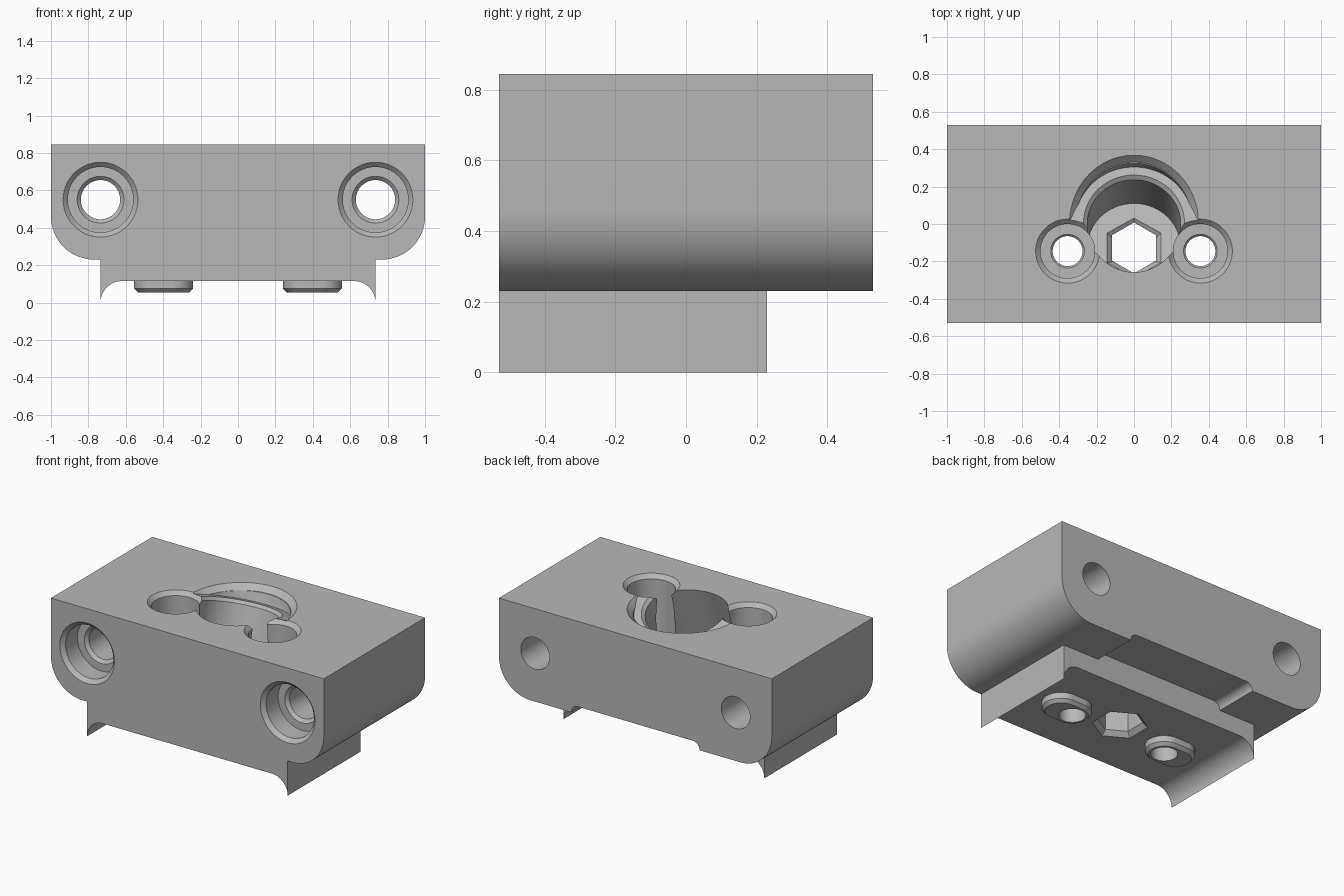
import bpy, bmesh, math
from mathutils import Matrix, Vector

if "Cube" in bpy.data.objects:
    bpy.data.objects.remove(bpy.data.objects["Cube"])

grey = bpy.data.materials.new("matte grey")
grey.use_nodes = True
colour = (0.48, 0.48, 0.48, 1)
grey.diffuse_color = colour
grey.node_tree.nodes["Principled BSDF"].inputs["Base Color"].default_value = colour

TOP, BASE, STEP = 0.845, 0.115, 0.23
FRONT, BACK, LEDGE = -0.53, 0.53, 0.23


def arc(cx, cz, r, start, end, n=16):
    angles = [math.radians(start + (end - start) * i / n) for i in range(n + 1)]
    return [(cx + r * math.cos(a), cz + r * math.sin(a)) for a in angles]


def mirrored(half):
    return half + [(-x, z) for x, z in reversed(half)]


def finish(name, bm):
    bmesh.ops.remove_doubles(bm, verts=bm.verts, dist=1e-5)
    bmesh.ops.recalc_face_normals(bm, faces=bm.faces)
    mesh = bpy.data.meshes.new(name)
    bm.to_mesh(mesh)
    bm.free()
    obj = bpy.data.objects.new(name, mesh)
    bpy.context.collection.objects.link(obj)
    mesh.materials.append(grey)
    return obj


def extrude(name, outline, y0, y1):
    """Solid from an x/z outline drawn along y."""
    bm = bmesh.new()
    face = bm.faces.new([bm.verts.new((x, y0, z)) for x, z in outline])
    new = bmesh.ops.extrude_face_region(bm, geom=[face])["geom"]
    verts = [v for v in new if isinstance(v, bmesh.types.BMVert)]
    bmesh.ops.translate(bm, verts=verts, vec=(0, y1 - y0, 0))
    return finish(name, bm)


def lathe(name, profile, matrix, sides=64, stretch=0, cut_plane=None):
    """Stacked rings of (radius, height); stretch turns circles into slots."""
    bm = bmesh.new()
    rings = []
    for r, h in profile:
        ring = []
        for i in range(sides):
            a = 2 * math.pi * (i + 0.5) / sides
            x, y = r * math.cos(a), r * math.sin(a)
            x += math.copysign(stretch, x)
            ring.append(bm.verts.new((x, y, h)))
        rings.append(ring)
    for low, high in zip(rings, rings[1:]):
        for i in range(sides):
            j = (i + 1) % sides
            bm.faces.new((low[i], low[j], high[j], high[i]))
    bm.faces.new(rings[0])
    bm.faces.new(rings[-1])
    bm.transform(matrix)
    if cut_plane:
        cut = bmesh.ops.bisect_plane(bm, geom=bm.verts[:] + bm.edges[:] + bm.faces[:],
                                     plane_co=cut_plane[0], plane_no=cut_plane[1],
                                     clear_inner=True)["geom_cut"]
        bmesh.ops.holes_fill(bm, edges=[e for e in cut if isinstance(e, bmesh.types.BMEdge)])
    return finish(name, bm)


def combine(target, tool, operation="DIFFERENCE"):
    mod = target.modifiers.new(tool.name, "BOOLEAN")
    mod.operation, mod.solver, mod.object = operation, "EXACT", tool
    bpy.context.view_layer.objects.active = target
    bpy.ops.object.modifier_apply(modifier=mod.name)
    bpy.data.objects.remove(tool)


# Main block: rounded shoulders, narrower lower pad, flared feet
half = [(1, TOP)] + arc(0.77, STEP + 0.23, 0.23, 0, -90) + [(0.735, STEP)]
half += arc(0.62, 0, 0.115, 0, 90)
half[-1] = (0.62, BASE)
block = extrude("mounting_block", mirrored(half), FRONT, BACK)

# Rear undercut with a shallow filleted channel
half = [(1.2, -0.1), (1.2, STEP), (0.47, STEP)] + arc(0.42, STEP, 0.05, 0, 90, 8)[1:]
combine(block, extrude("rear_undercut", mirrored(half), LEDGE, 0.7))

for side in (-1, 1):
    # Slot shaped locating boss under each small bolt hole
    boss = lathe("locating_boss", [(0.095, 0.055), (0.115, 0.075), (0.115, 0.2)],
                 Matrix.Translation((side * 0.398, -0.145, 0)), stretch=0.043)
    combine(block, boss, "UNION")

for side in (-1, 1):
    # Vertical counterbored bolt hole
    profile = [(0.08, -0.1), (0.08, 0.39), (0.09, 0.4), (0.145, 0.4),
               (0.145, TOP - 0.026), (0.181, TOP + 0.01)]
    combine(block, lathe("small_bolt_hole", profile,
                         Matrix.Translation((side * 0.355, -0.145, 0))))
    # Counterbored hole running front to back
    profile = [(0.21, -0.01), (0.175, 0.025), (0.175, 0.15), (0.125, 0.15),
               (0.105, 0.17), (0.105, 1.2)]
    place = Matrix.Translation((side * 0.735, FRONT, 0.55)) @ Matrix.Rotation(-math.pi / 2, 4, "X")
    combine(block, lathe("long_bolt_hole", profile, place))

# Tilted central bore with a stepped rim
tilt = math.radians(18)
origin = Vector((0, 0.005, TOP))
tilted = Matrix.Translation(origin) @ Matrix.Rotation(-tilt, 4, "X")
depth = 0.43
profile = [(0.25, -depth), (0.25, -0.02), (0.27, 0), (0.315, 0), (0.315, 0.3)]
combine(block, lathe("tilted_bore", profile, tilted, 96))

# Bevel of the rim, kept only above the tilted step
oval = Matrix.Translation(origin) @ Matrix.Diagonal((1, 1 / math.cos(tilt), 1, 1))
axis = Vector((0, math.sin(tilt), math.cos(tilt)))
combine(block, lathe("rim_bevel", [(0.31, -0.035), (0.355, 0.01)], oval, 96,
                     cut_plane=(origin, axis)))

# Hexagonal through hole, bevelled at both ends
floor = origin - axis * depth
hexagon = Matrix.Translation((0, floor.y, 0))
combine(block, lathe("hex_hole", [(0.177, BASE - 0.01), (0.136, BASE + 0.03), (0.136, 0.5)],
                     hexagon, 6))
combine(block, lathe("hex_bevel", [(0.13, -depth - 0.036), (0.173, -depth + 0.006)],
                     tilted, 6))

# Smooth curves, sharp edges
bpy.ops.object.select_all(action="DESELECT")
block.select_set(True)
bpy.context.view_layer.objects.active = block
bpy.ops.object.shade_smooth_by_angle(angle=math.radians(25))
